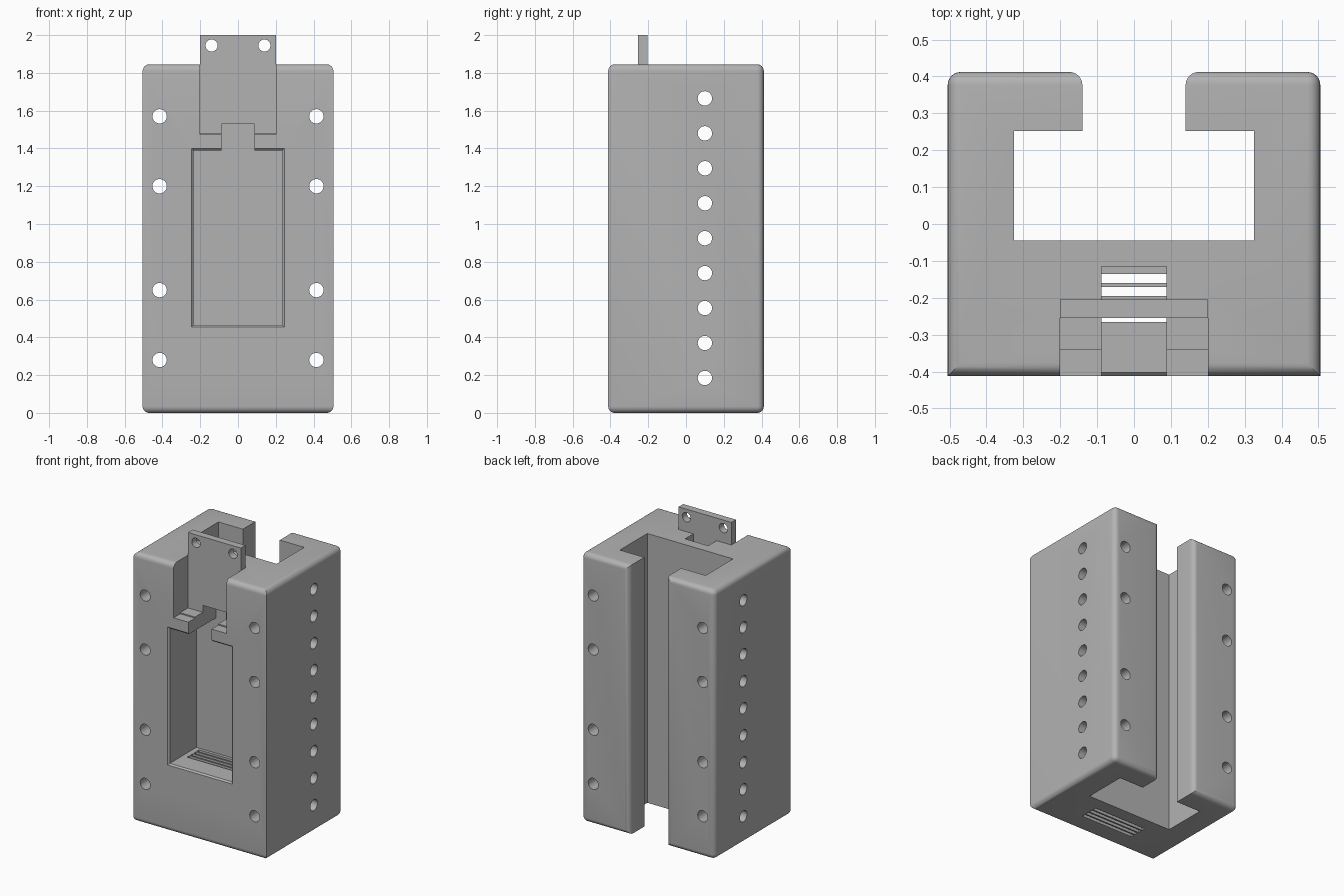
import bpy, bmesh, math
from mathutils import Matrix, Vector

default = bpy.data.objects.get("Cube")
if default:
    bpy.data.objects.remove(default, do_unlink=True)

grey = bpy.data.materials.new("plain grey")
grey.use_nodes = True
grey.diffuse_color = (0.45, 0.45, 0.45, 1)
grey.node_tree.nodes["Principled BSDF"].inputs["Base Color"].default_value = (0.45, 0.45, 0.45, 1)

W, D, H = 0.505, 0.412, 1.845      # half width, half depth, height
SLOT_W, SLOT_FRONT, SLOT_BACK = 0.325, -0.045, 0.252
MOUTH = 0.14
POCKET_BACK = -0.115


def make_object(name, bm):
    bmesh.ops.recalc_face_normals(bm, faces=bm.faces)
    mesh = bpy.data.meshes.new(name)
    bm.to_mesh(mesh)
    bm.free()
    mesh.materials.append(grey)
    obj = bpy.data.objects.new(name, mesh)
    bpy.context.collection.objects.link(obj)
    return obj


def add_box(bm, x0, x1, y0, y1, z0, z1):
    size = Matrix.Diagonal((x1 - x0, y1 - y0, z1 - z0, 1))
    move = Matrix.Translation(((x0 + x1) / 2, (y0 + y1) / 2, (z0 + z1) / 2))
    return bmesh.ops.create_cube(bm, size=1, matrix=move @ size)["verts"]


def box_cutter(*bounds):
    bm = bmesh.new()
    add_box(bm, *bounds)
    return make_object("cutter", bm)


def hole_cutter(points, axis, radius, length=3):
    bm = bmesh.new()
    turn = Matrix.Rotation(math.pi / 2, 4, "Y" if axis == "X" else "X")
    for p in points:
        bmesh.ops.create_cone(bm, cap_ends=True, segments=32, radius1=radius,
                              radius2=radius, depth=length,
                              matrix=Matrix.Translation(p) @ turn)
    return make_object("cutter", bm)


def cut(obj, cutter):
    cutter.hide_render = True
    mod = obj.modifiers.new("cut", "BOOLEAN")
    mod.operation, mod.solver, mod.object = "DIFFERENCE", "EXACT", cutter
    bpy.context.view_layer.objects.active = obj
    bpy.ops.object.modifier_apply(modifier=mod.name)
    bpy.data.objects.remove(cutter, do_unlink=True)


def smooth(obj):
    bpy.ops.object.select_all(action="DESELECT")
    obj.select_set(True)
    bpy.context.view_layer.objects.active = obj
    bpy.ops.object.shade_smooth_by_angle(angle=math.radians(30))


# Body: C-shaped section with a T-slot open to the back
half = [(W, -D), (W, D), (MOUTH, D), (MOUTH, SLOT_BACK),
        (SLOT_W, SLOT_BACK), (SLOT_W, SLOT_FRONT)]
section = half + [(-x, y) for x, y in reversed(half)]
bm = bmesh.new()
base = bm.faces.new([bm.verts.new((x, y, 0)) for x, y in section])
top = bmesh.ops.extrude_face_region(bm, geom=[base])["geom"]
bmesh.ops.translate(bm, verts=[v for v in top if isinstance(v, bmesh.types.BMVert)],
                    vec=Vector((0, 0, H)))
bmesh.ops.recalc_face_normals(bm, faces=bm.faces)


# Round the back edges and the long outer side edges
def rounded(edge):
    a, b = (v.co for v in edge.verts)
    on_back = min(a.y, b.y) > D - 0.001
    on_side = min(abs(a.x), abs(b.x)) > W - 0.001 and abs(a.z - b.z) < 0.001
    return on_back or on_side


bmesh.ops.bevel(bm, geom=[e for e in bm.edges if rounded(e)], offset=0.035,
                segments=6, profile=0.5, affect="EDGES", clamp_overlap=True)
body = make_object("body", bm)

# Front pocket with a slim chamfered lip
cut(body, box_cutter(-0.235, 0.235, -0.6, POCKET_BACK, 0.465, 1.39))
bm = bmesh.new()
for v in add_box(bm, -0.235, 0.235, -D - 0.01, -D + 0.01, 0.465, 1.39):
    if v.co.y < -D:
        v.co.x += math.copysign(0.02, v.co.x)
        v.co.z += 0.02 if v.co.z > 1 else -0.02
cut(body, make_object("cutter", bm))

# Stepped seat for the plate, and the narrow shaft above the pocket
cut(body, box_cutter(-0.2, 0.2, -0.6, -0.34, 1.475, 2.2))
cut(body, box_cutter(-0.2, 0.2, -0.6, -0.205, 1.483, 2.2))
cut(body, box_cutter(-0.088, 0.088, -0.6, POCKET_BACK, 1.2, 2.2))

# Vent slits through the pocket floor
for i in range(4):
    y = -0.148 - 0.035 * i
    cut(body, box_cutter(-0.2, 0.2, y - 0.0125, y + 0.0125, -0.2, 0.7))

# Screw holes front to back, and a row of holes side to side
cut(body, hole_cutter([(s * 0.415, 0, z) for s in (-1, 1)
                       for z in (0.28, 0.65, 1.2, 1.57)], "Y", 0.038))
cut(body, hole_cutter([(0, 0.1, 0.185 * i) for i in range(1, 10)], "X", 0.038))
smooth(body)

# Upright plate with two holes and a notch at its foot
bm = bmesh.new()
add_box(bm, -0.2, 0.2, -0.255, -0.205, 1.483, 2.0)
plate = make_object("upright_plate", bm)
cut(plate, box_cutter(-0.088, 0.088, -0.5, 0, 1.3, 1.53))
cut(plate, hole_cutter([(s * 0.14, 0, 1.945) for s in (-1, 1)], "Y", 0.032))
smooth(plate)
